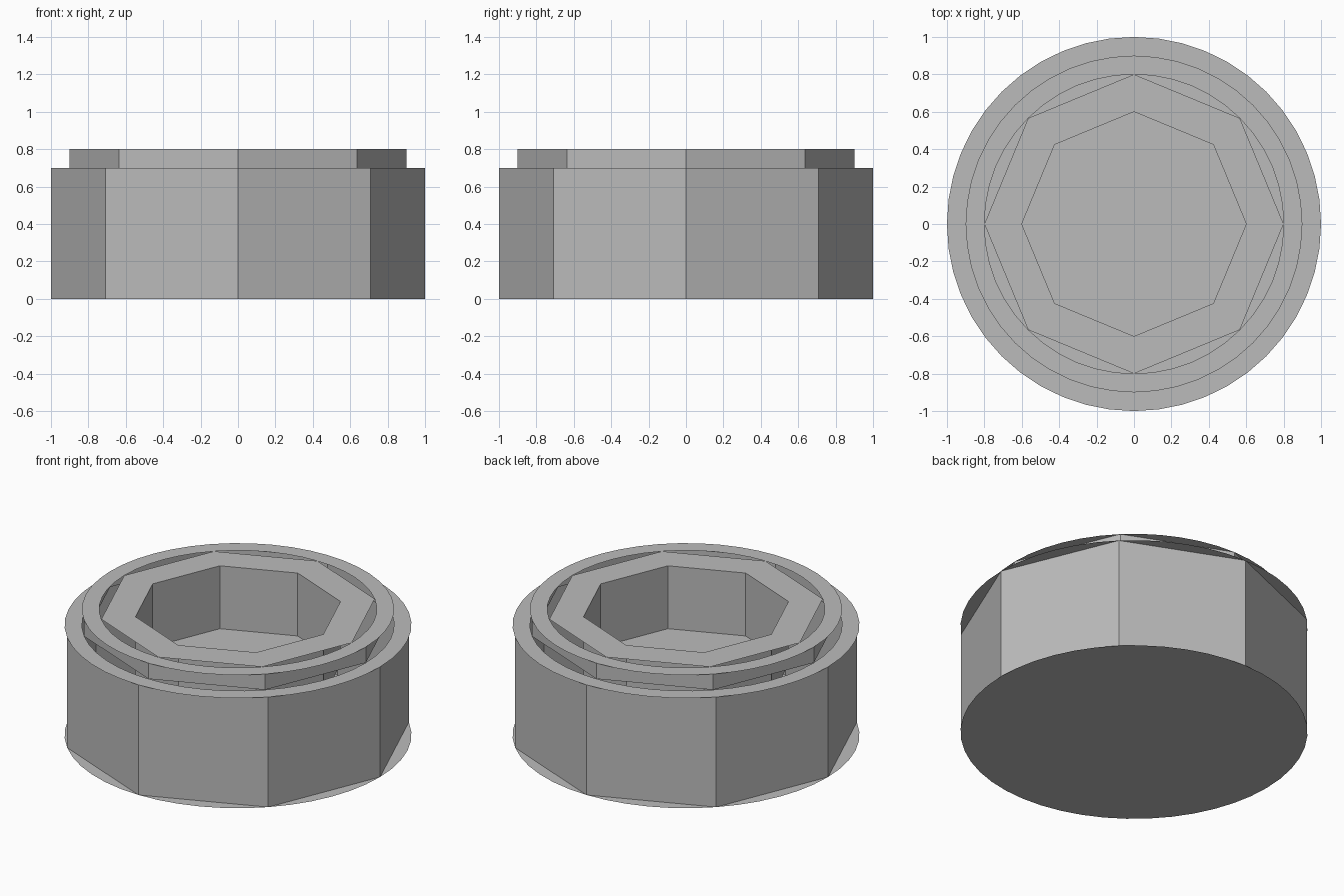
import bpy
import bmesh
from math import cos, sin, tau

cube = bpy.data.objects.get("Cube")
if cube:
    bpy.data.objects.remove(cube, do_unlink=True)

OCT, ROUND = 8, 48

grey = bpy.data.materials.new("plain grey")
grey.use_nodes = True
colour = (0.5, 0.5, 0.5, 1)
grey.diffuse_color = colour
grey.node_tree.nodes["Principled BSDF"].inputs["Base Color"].default_value = colour


def loop(bm, radius, z, sides):
    return [bm.verts.new((radius * cos(tau * i / sides), radius * sin(tau * i / sides), z))
            for i in range(sides)]


def finish(name, bm):
    mesh = bpy.data.meshes.new(name)
    bm.to_mesh(mesh)
    bm.free()
    mesh.materials.append(grey)
    obj = bpy.data.objects.new(name, mesh)
    bpy.context.collection.objects.link(obj)


def band(name, start, end, sides):
    """Strip of quads between two (radius, z) rings: a wall or a flat ring."""
    bm = bmesh.new()
    a, b = loop(bm, *start, sides), loop(bm, *end, sides)
    for i in range(sides):
        j = (i + 1) % sides
        bm.faces.new((a[i], a[j], b[j], b[i]))
    finish(name, bm)


def disc(name, radius, z, sides, down=False):
    bm = bmesh.new()
    verts = loop(bm, radius, z, sides)
    bm.faces.new(verts[::-1] if down else verts)
    finish(name, bm)


# Round base plate and eight-sided outer body
disc("base_plate", 1, 0, ROUND, down=True)
band("outer_wall", (1, 0), (1, 0.7), OCT)

# Round shoulder, raised collar and its round rim
band("shoulder_ring", (1, 0.7), (0.9, 0.7), ROUND)
band("collar_wall", (0.9, 0.7), (0.9, 0.8), OCT)
band("collar_rim", (0.9, 0.8), (0.8, 0.8), ROUND)

# Eight-sided inner rim and the recessed socket
band("socket_rim", (0.8, 0.8), (0.6, 0.8), OCT)
band("socket_wall", (0.6, 0.8), (0.6, 0.4), OCT)
disc("socket_floor", 0.6, 0.4, OCT)
